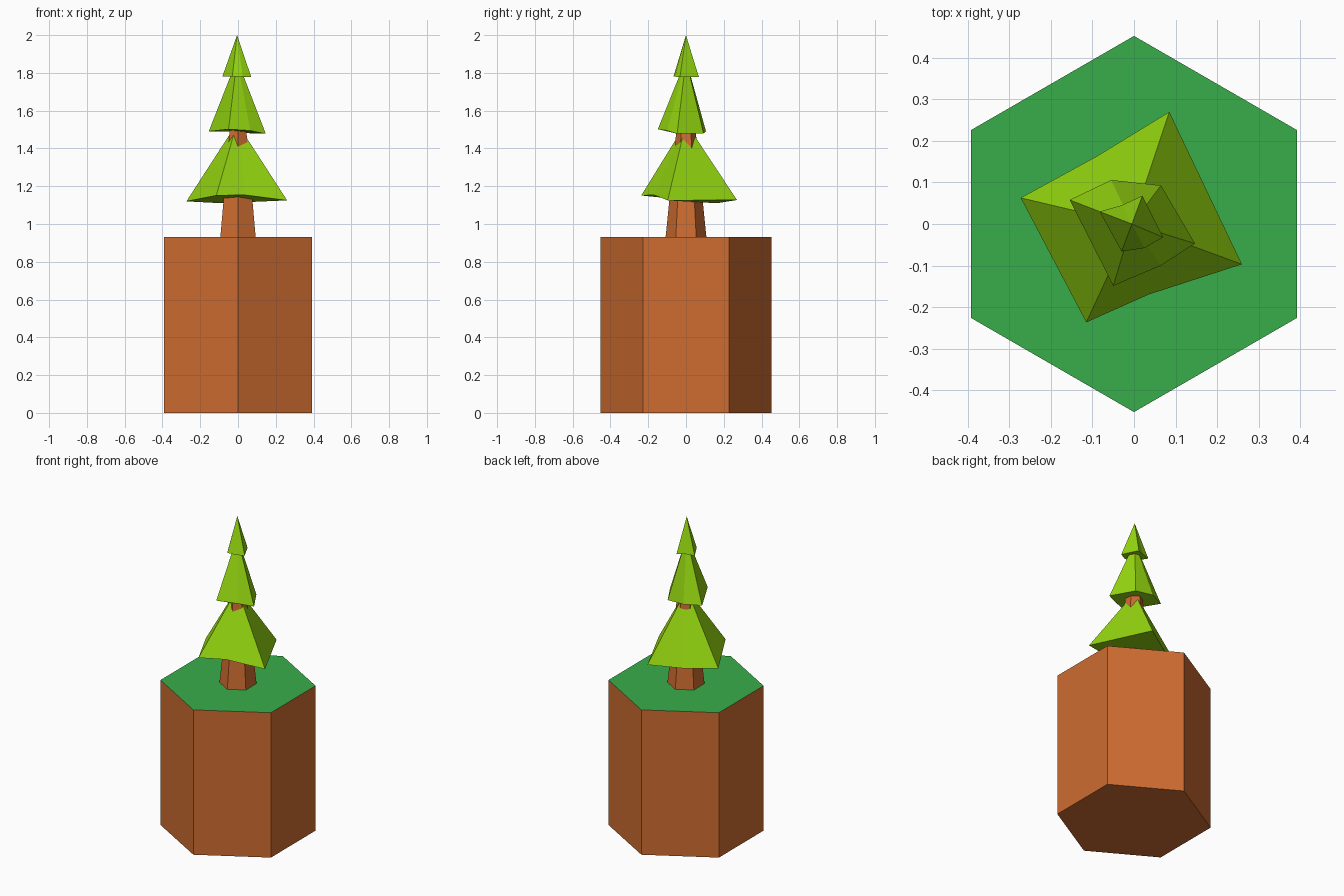
import bpy, bmesh
from math import pi, cos, sin

if "Cube" in bpy.data.objects:
    bpy.data.objects.remove(bpy.data.objects["Cube"])


def material(name, rgb):
    m = bpy.data.materials.new(name)
    m.diffuse_color = (*rgb, 1)
    m.use_nodes = True
    m.node_tree.nodes["Principled BSDF"].inputs["Base Color"].default_value = m.diffuse_color
    return m


BROWN = material("bark_brown", (0.62, 0.15, 0.03))
GRASS = material("grass_green", (0.04, 0.42, 0.07))
LEAF = material("leaf_green", (0.30, 0.68, 0.005))


def add_object(name, bm, *mats):
    bmesh.ops.recalc_face_normals(bm, faces=bm.faces[:])
    me = bpy.data.meshes.new(name)
    bm.to_mesh(me)
    bm.free()
    for m in mats:
        me.materials.append(m)
    ob = bpy.data.objects.new(name, me)
    bpy.context.collection.objects.link(ob)
    return ob


def hexagon(r, z):
    return [(r * cos(pi / 6 + i * pi / 3), r * sin(pi / 6 + i * pi / 3), z)
            for i in range(6)]


def prism(lower, upper):
    bm = bmesh.new()
    a = [bm.verts.new(p) for p in lower]
    b = [bm.verts.new(p) for p in upper]
    n = len(a)
    for i in range(n):
        bm.faces.new((a[i], a[(i + 1) % n], b[(i + 1) % n], b[i]))
    bm.faces.new(a[::-1])
    return bm, bm.faces.new(b)


def tier(name, ring, apex):
    bm = bmesh.new()
    base = [bm.verts.new(p) for p in ring]
    tip = bm.verts.new(apex)
    for i in range(len(base)):
        bm.faces.new((base[i], base[(i + 1) % len(base)], tip))
    bm.faces.new(base[::-1])
    return add_object(name, bm, LEAF)


# Hexagonal earth block with grass on top
block, top = prism(hexagon(0.453, 0), hexagon(0.453, 0.93))
top.material_index = 1
add_object("ground_block", block, BROWN, GRASS)

# Tapered trunk
trunk, _ = prism(hexagon(0.108, 0.93), hexagon(0.022, 1.78))
add_object("trunk", trunk, BROWN)

# Three irregular six-sided foliage tiers, rings counter-clockwise
tier("lower_foliage",
     [(0.26, -0.097, 1.125), (0.085, 0.27, 1.127), (-0.09, 0.163, 1.11),
      (-0.273, 0.063, 1.12), (-0.115, -0.237, 1.151), (0.035, -0.17, 1.154)],
     (-0.005, 0, 1.535))
tier("middle_foliage",
     [(0.147, -0.047, 1.478), (0.065, 0.093, 1.48), (-0.055, 0.106, 1.49),
      (-0.155, 0.058, 1.49), (-0.05, -0.149, 1.502), (0.065, -0.1, 1.495)],
     (-0.005, 0, 1.872))
tier("upper_foliage",
     [(0.07, -0.032, 1.778), (0.02, 0.068, 1.778), (-0.03, 0.045, 1.782),
      (-0.083, 0.03, 1.78), (-0.03, -0.066, 1.782), (0.025, -0.058, 1.78)],
     (-0.005, 0, 2.0))
